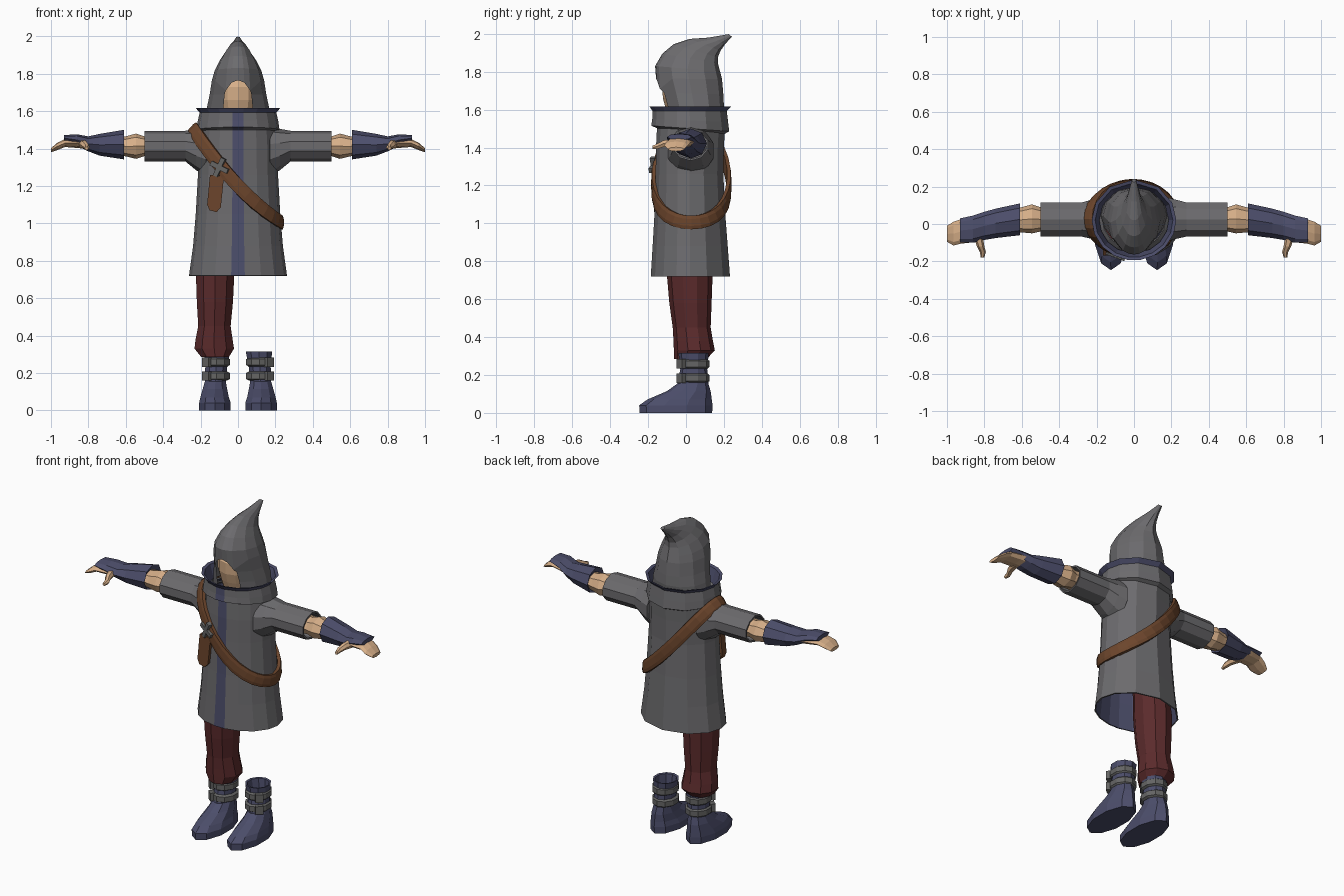
import bpy, bmesh, math
from mathutils import Vector, Matrix

if "Cube" in bpy.data.objects:
    bpy.data.objects.remove(bpy.data.objects["Cube"])


def material(name, rgb):
    m = bpy.data.materials.new(name)
    m.diffuse_color = (*rgb, 1)
    m.use_nodes = True
    m.node_tree.nodes["Principled BSDF"].inputs["Base Color"].default_value = m.diffuse_color
    return m


GREY = material("grey cloth", (0.150, 0.147, 0.155))
BLUE = material("dark blue cloth", (0.072, 0.075, 0.145))
RED = material("dark red cloth", (0.105, 0.024, 0.025))
SKIN = material("skin", (0.68, 0.43, 0.25))
BROWN = material("brown leather", (0.150, 0.060, 0.025))
STEEL = material("strap grey", (0.130, 0.130, 0.128))


def even(n):
    return [360 * i / n for i in range(n)]


# Angles from the front, with a narrow front face for the trim
COAT_ANGLES = [-8, 8, 28, 48, 70, 90, 115, 145, 180, 215, 245, 270, 290, 312, 332]


def finish(bm, name, mats):
    bmesh.ops.recalc_face_normals(bm, faces=bm.faces)
    me = bpy.data.meshes.new(name)
    bm.to_mesh(me)
    bm.free()
    for m in mats:
        me.materials.append(m)
    ob = bpy.data.objects.new(name, me)
    bpy.context.collection.objects.link(ob)
    return ob


def loft(name, rings, mats, angles, caps=(False, False), rule=None, skip=None, nudge=None):
    """Skin rings (centre, u, v); rule gives a face's material, skip leaves it out."""
    bm = bmesh.new()
    n = len(angles)
    grid = []
    for i, (c, u, v) in enumerate(rings):
        row = []
        for j, a in enumerate(angles):
            a = math.radians(a)
            p = Vector(c) + Vector(u) * math.cos(a) + Vector(v) * math.sin(a)
            if nudge:
                p.z += nudge(i, j)
            row.append(bm.verts.new(p))
        grid.append(row)
    for i in range(len(rings) - 1):
        for j in range(n):
            if skip and skip(i, j):
                continue
            k = (j + 1) % n
            f = bm.faces.new((grid[i][j], grid[i][k], grid[i + 1][k], grid[i + 1][j]))
            f.material_index = rule(i, j) if rule else 0
    for flag, row in zip(caps, (grid[0], grid[-1])):
        if flag:
            bm.faces.new(row)
    return finish(bm, name, mats)


def up(z, x0, x1, y0, y1, zb=None):
    """Ring round the z axis; zb is the height of its back point."""
    zb = z if zb is None else zb
    return (((x0 + x1) / 2, (y0 + y1) / 2, (z + zb) / 2),
            (0, (y0 - y1) / 2, (z - zb) / 2), ((x1 - x0) / 2, 0, 0))


def across(s, x, y0, y1, z0, z1):
    """Ring round the x axis on side s."""
    return ((s * x, (y0 + y1) / 2, (z0 + z1) / 2), (0, 0, (z1 - z0) / 2), (0, (y1 - y0) / 2, 0))


def plate(name, points, y0, y1, mat):
    """Flat outline in x and z, given depth along y."""
    bm = bmesh.new()
    f = bm.faces.new([bm.verts.new((x, y0, z)) for x, z in points])
    ext = bmesh.ops.extrude_face_region(bm, geom=[f])["geom"]
    bmesh.ops.translate(bm, vec=(0, y1 - y0, 0),
                        verts=[g for g in ext if isinstance(g, bmesh.types.BMVert)])
    return finish(bm, name, [mat])


def thicken(ob, t, offset=0):
    mod = ob.modifiers.new("lining", "SOLIDIFY")
    mod.thickness, mod.offset = t, -1
    mod.material_offset = offset


# Coat body with front trim and blue lining
coat = loft("coat", [up(z, -h, h, y0, y1) for z, h, y0, y1 in [
    (0.72, 0.262, -0.188, 0.232), (0.88, 0.24, -0.178, 0.22), (1.05, 0.226, -0.168, 0.207),
    (1.26, 0.214, -0.162, 0.197), (1.40, 0.212, -0.160, 0.2), (1.50, 0.205, -0.155, 0.205),
    (1.53, 0.17, -0.13, 0.18)]], [GREY, BLUE], COAT_ANGLES, rule=lambda i, j: int(j == 0))
thicken(coat, 0.008, 1)

# Collar: grey outside, blue rim, trim and inside
loft("collar", [up(z, -h, h, y0, y1, zb) for z, zb, h, y0, y1 in [
    (1.50, 1.47, 0.19, -0.15, 0.20), (1.515, 1.485, 0.222, -0.185, 0.228),
    (1.55, 1.535, 0.216, -0.18, 0.222), (1.592, 1.592, 0.205, -0.178, 0.215),
    (1.617, 1.617, 0.226, -0.195, 0.238), (1.612, 1.612, 0.208, -0.178, 0.22),
    (1.53, 1.53, 0.185, -0.155, 0.195)]], [GREY, BLUE], COAT_ANGLES,
    rule=lambda i, j: int(i >= 3 or j == 0))

# Hood with arched face opening and a tip bent backwards
HOOD_ANGLES = [0, 14, 28, 60, 90, 120, 150, 180, 210, 240, 270, 300, 332, 346]
OPEN = (0, 1, 12, 13)
ARCH = {1: -0.012, 13: -0.012, 2: -0.055, 12: -0.055}
loft("hood", [up(zf, -h, h, yf, yb, zb) for yf, zf, yb, zb, h in [
    (-0.10, 1.53, 0.19, 1.53, 0.178), (-0.115, 1.62, 0.20, 1.62, 0.166),
    (-0.135, 1.69, 0.197, 1.68, 0.152), (-0.158, 1.765, 0.19, 1.76, 0.14),
    (-0.163, 1.83, 0.18, 1.80, 0.125), (-0.125, 1.895, 0.168, 1.845, 0.098),
    (-0.065, 1.945, 0.168, 1.875, 0.07), (0.02, 1.973, 0.182, 1.91, 0.046),
    (0.12, 1.98, 0.206, 1.945, 0.03), (0.225, 1.998, 0.242, 1.985, 0.012)]],
    [GREY], HOOD_ANGLES, caps=(False, True),
    skip=lambda i, j: i < 3 and j in OPEN,
    nudge=lambda i, j: ARCH.get(j, 0) if i == 3 else 0)

# Head inside the hood
loft("head", [up(z, -h, h, y0, y1) for z, h, y0, y1 in [
    (1.50, 0.08, -0.07, 0.09), (1.60, 0.10, -0.105, 0.1), (1.66, 0.112, -0.122, 0.11),
    (1.73, 0.112, -0.125, 0.11), (1.79, 0.08, -0.09, 0.09)]],
    [SKIN], even(12), caps=(True, True))

# Arms
for s, side in ((1, "left"), (-1, "right")):
    sleeve = loft(side + "_sleeve", [across(s, *r) for r in [
        (0.17, -0.10, 0.15, 1.25, 1.515), (0.225, -0.085, 0.135, 1.285, 1.505),
        (0.28, -0.072, 0.12, 1.33, 1.495), (0.50, -0.072, 0.12, 1.33, 1.495)]],
        [GREY], even(10))
    thicken(sleeve, 0.01)
    loft(side + "_forearm", [across(s, *r) for r in [
        (0.44, -0.04, 0.09, 1.36, 1.47), (0.50, -0.04, 0.09, 1.36, 1.465),
        (0.545, -0.05, 0.105, 1.345, 1.48), (0.60, -0.045, 0.09, 1.358, 1.465),
        (0.66, -0.04, 0.08, 1.37, 1.46)]], [SKIN], even(8), caps=(True, True))
    loft(side + "_bracer", [across(s, *r) for r in [
        (0.625, -0.045, 0.085, 1.365, 1.465), (0.61, -0.06, 0.11, 1.342, 1.50),
        (0.74, -0.075, 0.082, 1.362, 1.478), (0.80, -0.085, 0.065, 1.385, 1.465),
        (0.86, -0.10, 0.045, 1.415, 1.476), (0.93, -0.10, 0.03, 1.44, 1.472)]],
        [BLUE], even(8), caps=(False, True))
    loft(side + "_hand", [across(s, *r) for r in [
        (0.78, -0.08, 0.05, 1.395, 1.45), (0.86, -0.098, 0.04, 1.403, 1.455),
        (0.925, -0.105, 0.025, 1.408, 1.45), (0.965, -0.115, 0.012, 1.392, 1.432),
        (1.0, -0.095, -0.01, 1.38, 1.402)]], [SKIN], even(8), caps=(True, True))
    loft(side + "_thumb", [((s * x, y, z), (r, 0, 0), (0, 0, r)) for x, y, z, r in [
        (0.835, -0.06, 1.425, 0.026), (0.82, -0.12, 1.42, 0.02),
        (0.808, -0.15, 1.407, 0.016), (0.81, -0.178, 1.40, 0.01)]],
        [SKIN], even(6), caps=(True, True))

# Trousers, a single visible leg
loft("trouser_leg", [up(*r) for r in [
    (0.95, -0.19, -0.01, -0.09, 0.13), (0.72, -0.23, -0.015, -0.10, 0.14),
    (0.58, -0.225, -0.022, -0.088, 0.135), (0.45, -0.217, -0.035, -0.07, 0.13),
    (0.38, -0.232, -0.024, -0.066, 0.142), (0.33, -0.238, -0.016, -0.064, 0.152),
    (0.285, -0.20, -0.045, -0.062, 0.11)]], [RED], even(10), caps=(True, True))

# Boots with two ankle straps each
for s, side in ((1, "left"), (-1, "right")):
    def boot_ring(z, x0, x1, y0, y1):
        return up(z, min(s * x0, s * x1), max(s * x0, s * x1), y0, y1)
    loft(side + "_boot", [boot_ring(*r) for r in [
        (0.0, 0.035, 0.212, -0.245, 0.138), (0.04, 0.035, 0.212, -0.247, 0.14),
        (0.07, 0.045, 0.205, -0.205, 0.136), (0.115, 0.055, 0.192, -0.10, 0.13),
        (0.155, 0.062, 0.18, -0.045, 0.118), (0.23, 0.055, 0.178, -0.03, 0.112),
        (0.315, 0.038, 0.186, -0.04, 0.12), (0.312, 0.05, 0.174, -0.026, 0.108),
        (0.20, 0.07, 0.165, -0.015, 0.10)]], [BLUE], even(10), caps=(True, True))
    for k, z in enumerate((0.16, 0.234)):
        loft(f"{side}_boot_strap_{k + 1}", [boot_ring(*r) for r in [
            (z, 0.055, 0.18, -0.035, 0.115), (z + 0.008, 0.04, 0.19, -0.048, 0.124),
            (z + 0.04, 0.04, 0.19, -0.048, 0.124), (z + 0.048, 0.055, 0.18, -0.035, 0.115)]],
            [STEEL], even(10))
        bm = bmesh.new()
        bmesh.ops.create_cube(bm, size=1, matrix=Matrix.Translation((s * 0.165, -0.025, z + 0.024))
                              @ Matrix.Rotation(s * 0.7, 4, "Z") @ Matrix.Diagonal((0.045, 0.03, 0.05, 1)))
        finish(bm, f"{side}_boot_buckle_{k + 1}", [STEEL])

# Shoulder belt: a flat band following a sloping loop round the body
bm = bmesh.new()
N = 28
loop = []
for i in range(N):
    t = 2 * math.pi * i / N
    x = -0.005 + 0.238 * math.sin(t)
    loop.append((Vector((x, 0.028 - 0.2 * math.cos(t), 1.2 - 1.05 * x + 0.9 * x * x)),
                 Vector((math.sin(t), -math.cos(t), 0.9 * max(0, -math.sin(t)) ** 2))))
sections = []
for i, (p, out) in enumerate(loop):
    along = (loop[(i + 1) % N][0] - loop[i - 1][0]).normalized()
    wide = along.cross(out).normalized()
    out = wide.cross(along).normalized()
    sections.append([bm.verts.new(p + wide * a * 0.036 + out * b * 0.012)
                     for a, b in ((-1, -1), (1, -1), (1, 0.6), (0.5, 1), (-0.5, 1), (-1, 0.6))])
for i in range(N):
    a, b = sections[i], sections[(i + 1) % N]
    for j in range(6):
        k = (j + 1) % 6
        bm.faces.new((a[j], a[k], b[k], b[j]))
finish(bm, "shoulder_belt", [BROWN])

# Loose belt end and crossed buckle
plate("belt_end", [(-0.15, 1.26), (-0.075, 1.25), (-0.092, 1.085), (-0.115, 1.06),
                   (-0.152, 1.07), (-0.165, 1.10)], -0.168, -0.125, BROWN)
for k, ang in enumerate((0.45, 0.45 + math.pi / 2)):
    bm = bmesh.new()
    bmesh.ops.create_cube(bm, size=1, matrix=Matrix.Translation((-0.098, -0.168, 1.3))
                          @ Matrix.Rotation(-0.35, 4, "Z") @ Matrix.Rotation(ang, 4, "Y")
                          @ Matrix.Diagonal((0.105, 0.026, 0.026, 1)))
    finish(bm, f"buckle_bar_{k + 1}", [STEEL])
